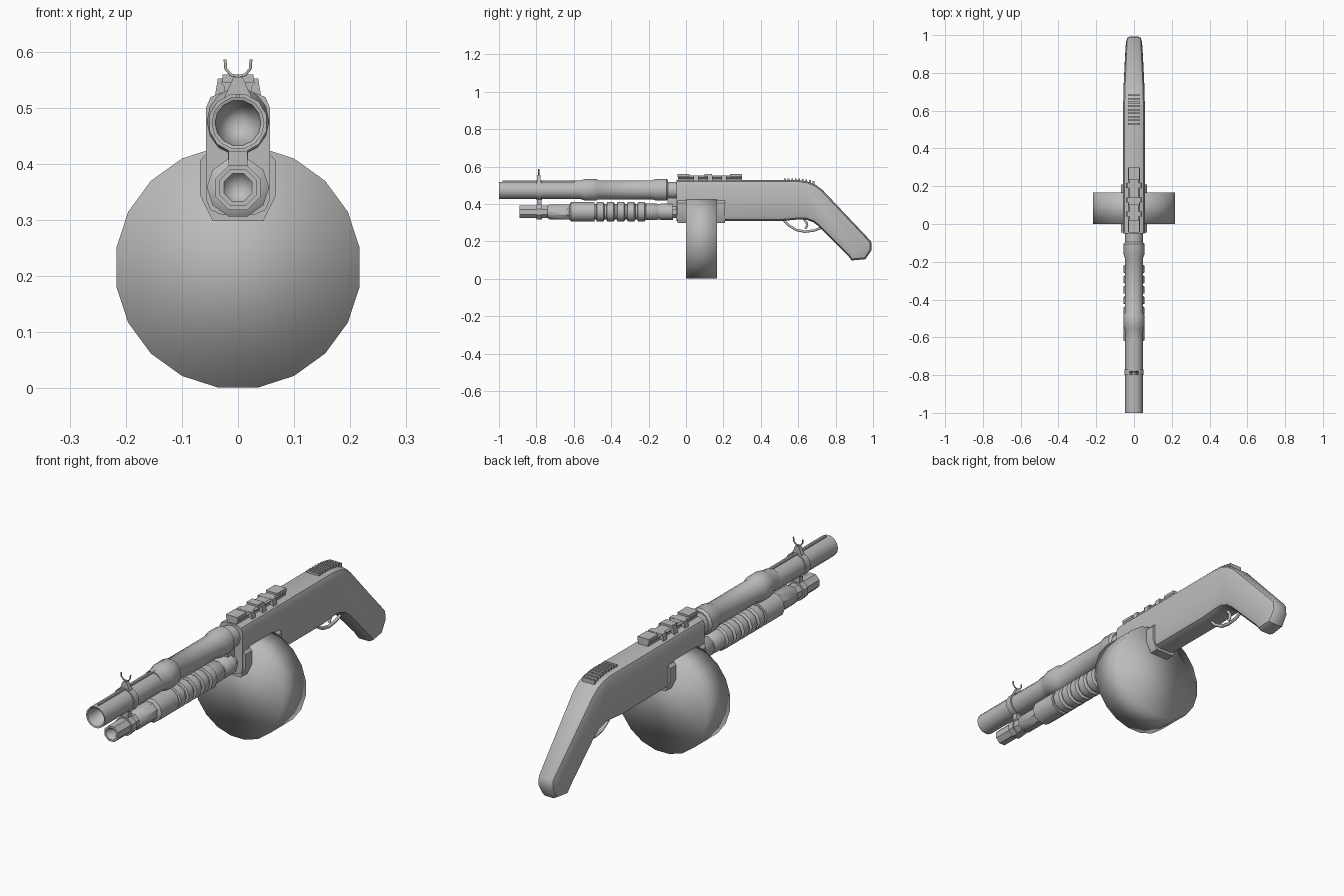
import bpy, bmesh, math
from mathutils import Vector

old = bpy.data.objects.get("Cube")
if old:
    bpy.data.objects.remove(old, do_unlink=True)

grey = bpy.data.materials.new("plain_grey")
grey.use_nodes = True
GREY = (0.5, 0.5, 0.5, 1)
grey.diffuse_color = GREY
grey.node_tree.nodes["Principled BSDF"].inputs["Base Color"].default_value = GREY


def finish(name, bm, angle=40):
    bmesh.ops.recalc_face_normals(bm, faces=bm.faces)
    me = bpy.data.meshes.new(name)
    bm.to_mesh(me)
    bm.free()
    me.materials.append(grey)
    ob = bpy.data.objects.new(name, me)
    bpy.context.collection.objects.link(ob)
    bpy.ops.object.select_all(action='DESELECT')
    ob.select_set(True)
    bpy.context.view_layer.objects.active = ob
    if angle >= 180:
        bpy.ops.object.shade_smooth()
    else:
        bpy.ops.object.shade_smooth_by_angle(angle=math.radians(angle))
    return ob


def lathe(name, z, profile, sides=12, wide=1.0, angle=40):
    """Turned part along y; profile holds (y, radius) pairs, radius 0 makes a tip."""
    bm = bmesh.new()
    rings = []
    for y, r in profile:
        if r == 0:
            rings.append([bm.verts.new((0, y, z))])
            continue
        turn = [2 * math.pi * (i + 0.5) / sides for i in range(sides)]
        rings.append([bm.verts.new((wide * r * math.sin(a), y, z + r * math.cos(a))) for a in turn])
    for a, b in zip(rings, rings[1:]):
        for i in range(sides):
            j = (i + 1) % sides
            if len(a) == 1:
                bm.faces.new((a[0], b[i], b[j]))
            elif len(b) == 1:
                bm.faces.new((a[i], a[j], b[0]))
            else:
                bm.faces.new((a[i], a[j], b[j], b[i]))
    for ring in (rings[0], rings[-1]):
        if len(ring) > 1:
            bm.faces.new(ring)
    return finish(name, bm, angle)


def prism(name, outline, y0, y1):
    """Cross-section of (x, z) points extruded along y."""
    bm = bmesh.new()
    face = bm.faces.new([bm.verts.new((x, y0, z)) for x, z in outline])
    new = bmesh.ops.extrude_face_region(bm, geom=[face])["geom"]
    bmesh.ops.translate(bm, vec=(0, y1 - y0, 0), verts=[v for v in new if isinstance(v, bmesh.types.BMVert)])
    return finish(name, bm)


def mirrored(half):
    return half + [(-x, z) for x, z in reversed(half)]


def box(name, w, y0, y1, z0, z1):
    return prism(name, mirrored([(w, z0), (w, z1)]), y0, y1)


def rod(name, points, radius, cyclic=False):
    cu = bpy.data.curves.new(name, 'CURVE')
    cu.dimensions = '3D'
    cu.bevel_depth = radius
    cu.bevel_resolution = 1
    cu.use_fill_caps = True
    sp = cu.splines.new('POLY')
    sp.points.add(len(points) - 1)
    for p, co in zip(sp.points, points):
        p.co = (*co, 1)
    sp.use_cyclic_u = cyclic
    cu.materials.append(grey)
    ob = bpy.data.objects.new(name, cu)
    bpy.context.collection.objects.link(ob)
    return ob


# Receiver and pistol grip: one side profile, rounded along its long edges
side = [(-0.05, 0.31), (-0.05, 0.527), (0.6, 0.527), (0.65, 0.52), (0.69, 0.505), (0.73, 0.475),
        (0.99, 0.2), (0.993, 0.155), (0.96, 0.105), (0.885, 0.098), (0.865, 0.125),
        (0.71, 0.28), (0.68, 0.303), (0.64, 0.317), (0.6, 0.317), (0.52, 0.31)]
bm = bmesh.new()
cap = bm.faces.new([bm.verts.new((-0.057, y, z)) for y, z in side])
new = bmesh.ops.extrude_face_region(bm, geom=[cap])["geom"]
bmesh.ops.translate(bm, vec=(0.114, 0, 0), verts=[v for v in new if isinstance(v, bmesh.types.BMVert)])
rim = [e for e in bm.edges if abs(e.verts[0].co.x - e.verts[1].co.x) < 0.01
       and max(v.co.y for v in e.verts) > 0]
bmesh.ops.bevel(bm, geom=rim, offset=0.027, segments=2, profile=0.5, affect='EDGES')
for v in bm.verts:
    v.co.x *= 1 - 0.3 * max(0, (v.co.y - 0.65) / 0.35) ** 1.5
finish("receiver_and_grip", bm)

# Barrel with a conical bore, and its heat shield
BARREL, TUBE = 0.473, 0.358
lathe("barrel", BARREL, [(-0.8, 0), (-0.998, 0.041), (-1, 0.047), (-0.04, 0.047)], 14)
lathe("barrel_shield", BARREL + 0.003,
      [(-0.6, 0.049), (-0.56, 0.052), (-0.54, 0.06), (-0.48, 0.06), (-0.47, 0.052),
       (-0.18, 0.052), (-0.16, 0.06), (-0.105, 0.06), (-0.095, 0.05)], 14, 0.93)
box("barrel_rib", 0.004, -0.98, -0.59, 0.51, 0.525)

# Lower tube and ribbed pump grip
lathe("magazine_tube", TUBE, [(-0.85, 0), (-0.89, 0.027), (-0.89, 0.036), (-0.04, 0.036)], 8)
lathe("tube_cap", TUBE, [(-0.74, 0.036), (-0.73, 0.043), (-0.61, 0.043)], 8)
pump = [(-0.625, 0.04), (-0.615, 0.054), (-0.49, 0.054)]
for i in range(5):
    y = -0.49 + 0.055 * i
    pump += [(y, 0.044), (y + 0.01, 0.044), (y + 0.013, 0.054), (y + 0.048, 0.054)]
pump += [(-0.215, 0.046), (-0.155, 0.046), (-0.15, 0.042), (-0.14, 0.042),
         (-0.135, 0.046), (-0.07, 0.046)]
lathe("pump_grip", TUBE, pump, 10, 1.03)
box("barrel_link", 0.018, -0.1, -0.04, 0.38, 0.45)

# Clamp joining barrel and tube, with a forked front sight
lathe("barrel_clamp", BARREL, [(-0.8, 0.053), (-0.77, 0.053)], 12)
lathe("tube_clamp", TUBE, [(-0.8, 0.043), (-0.77, 0.043)], 8)
box("clamp_bridge", 0.017, -0.797, -0.773, 0.39, 0.44)
prism("sight_base", mirrored([(0.026, 0.515), (0.008, 0.555)]), -0.796, -0.778)
for s in (-1, 1):
    rod("sight_prong", [(0, -0.787, 0.556), (s * 0.013, -0.787, 0.559),
                        (s * 0.022, -0.787, 0.57), (s * 0.023, -0.787, 0.586)], 0.003)

# Drum magazine and the collar that holds it
lathe("drum_magazine", 0.216, [(0, 0.2175), (0.166, 0.2175)], 20, 1.01, 180)
collar = mirrored([(0.045, 0.298), (0.068, 0.345), (0.068, 0.405), (0.055, 0.42)])
prism("magazine_collar", collar, -0.045, 0.208)

# Top rail with cross clamps
box("rail_base", 0.024, -0.042, 0.3, 0.52, 0.542)
prism("rail_top", mirrored([(0.024, 0.537), (0.031, 0.545), (0.024, 0.551)]), -0.042, 0.3)
for y0, y1 in ((-0.045, 0.02), (0.1, 0.14), (0.235, 0.3)):
    box("rail_block", 0.028, y0, y1, 0.545, 0.559)
for y in (0.04, 0.115, 0.19):
    prism("rail_clamp", mirrored([(0.043, 0.51), (0.036, 0.552)]), y, y + 0.026)

# Grip ridges above the wrist
for i in range(9):
    y = 0.525 + i * 0.019
    top = 0.536 - 90 * max(0, y - 0.6) ** 3 * 0.1 - 0.12 * max(0, y - 0.61)
    box("wrist_ridge", 0.031, y, y + 0.009, top - 0.025, top)

# Trigger and its guard
rod("trigger_guard", [(0, 0.525, 0.312), (0, 0.55, 0.285), (0, 0.59, 0.261), (0, 0.635, 0.252),
                      (0, 0.685, 0.258), (0, 0.72, 0.272), (0, 0.735, 0.285)], 0.0075)
rod("trigger", [(0, 0.63, 0.32), (0, 0.645, 0.3), (0, 0.648, 0.285), (0, 0.638, 0.268)], 0.007)
